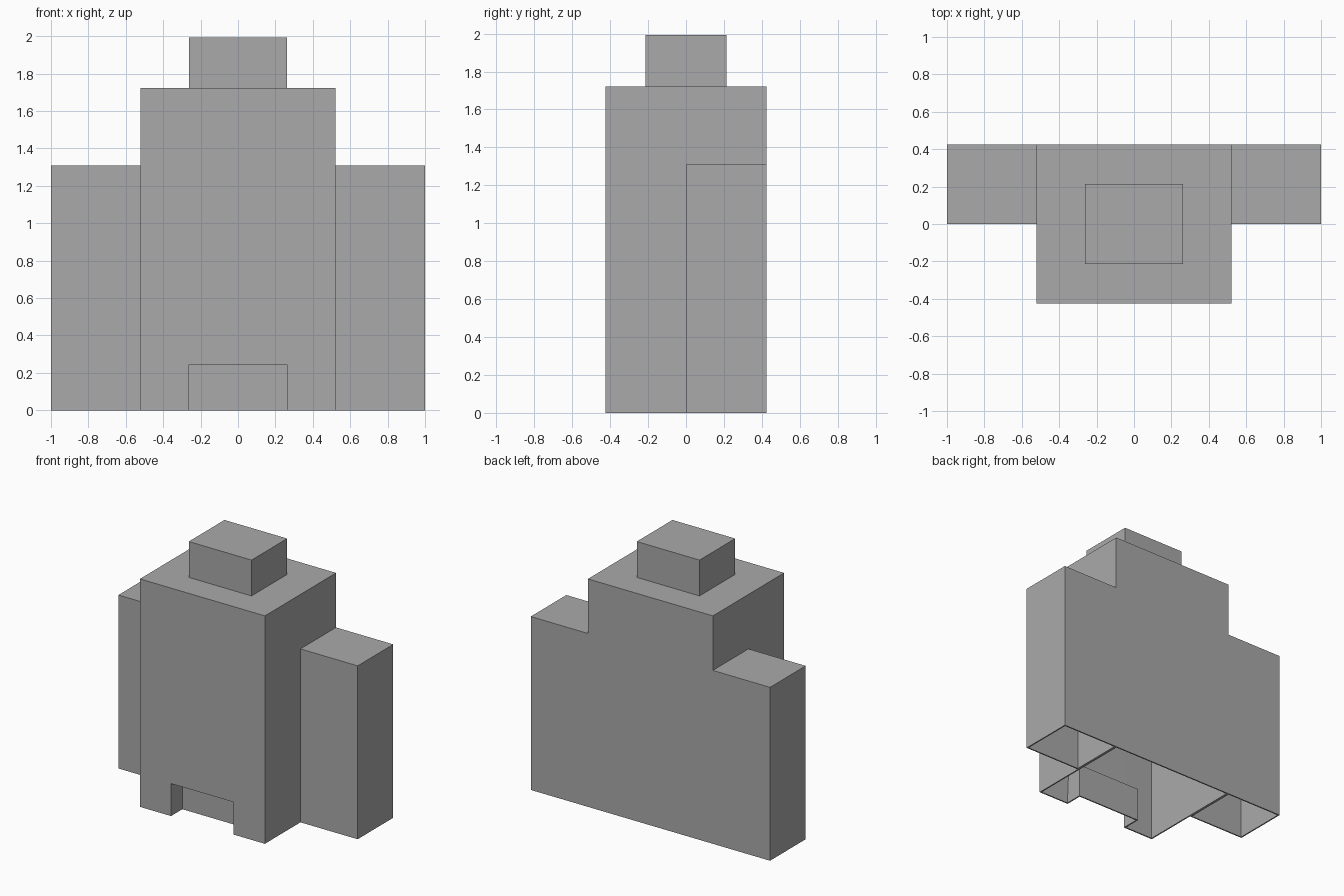
import bpy
import bmesh

cube = bpy.data.objects.get("Cube")
if cube:
    bpy.data.objects.remove(cube, do_unlink=True)

WALL = 0.01

# Single plain grey
grey = bpy.data.materials.new("stone_grey")
grey.use_nodes = True
colour = (0.4, 0.4, 0.4, 1)
grey.diffuse_color = colour
grey.node_tree.nodes["Principled BSDF"].inputs["Base Color"].default_value = colour


def shell(name, footprint, z0, z1, recess=None):
    """Extrude a footprint into a thin-walled volume, open underneath."""
    bm = bmesh.new()
    base = bm.faces.new([bm.verts.new((x, y, z0)) for x, y in footprint])
    top = bmesh.ops.extrude_face_region(bm, geom=[base])["geom"]
    bmesh.ops.translate(bm, vec=(0, 0, z1 - z0),
                        verts=[v for v in top if isinstance(v, bmesh.types.BMVert)])
    bmesh.ops.recalc_face_normals(bm, faces=bm.faces)
    if recess:
        recess(bm)
    bottom = [f for f in bm.faces if all(abs(v.co.z - z0) < 1e-5 for v in f.verts)]
    bmesh.ops.delete(bm, geom=bottom, context='FACES')
    mesh = bpy.data.meshes.new(name)
    bm.to_mesh(mesh)
    bm.free()
    mesh.materials.append(grey)
    obj = bpy.data.objects.new(name, mesh)
    bpy.context.collection.objects.link(obj)
    solid = obj.modifiers.new("wall_thickness", 'SOLIDIFY')
    solid.thickness = WALL
    solid.offset = -1
    solid.use_even_offset = True
    return obj


def rect(x0, x1, y0, y1):
    return [(x0, y0), (x1, y0), (x1, y1), (x0, y1)]


TOWER_X, DEPTH = 0.522, 0.425
DOOR_X, DOOR_TOP, DOOR_DEPTH = 0.262, 0.245, 0.135


def doorway(bm):
    """Cut the front wall around the door and push the panel inward."""
    for co, no in (((-DOOR_X, 0, 0), (1, 0, 0)), ((DOOR_X, 0, 0), (1, 0, 0)),
                   ((0, 0, DOOR_TOP), (0, 0, 1))):
        front = [f for f in bm.faces if f.normal.y < -0.9]
        geom = front + list({e for f in front for e in f.edges})
        bmesh.ops.bisect_plane(bm, geom=geom, plane_co=co, plane_no=no)
        bm.normal_update()
    panel = [f for f in bm.faces if f.normal.y < -0.9
             and abs(f.calc_center_median().x) < DOOR_X
             and f.calc_center_median().z < DOOR_TOP]
    pushed = bmesh.ops.extrude_face_region(bm, geom=panel)["geom"]
    bmesh.ops.translate(bm, vec=(0, DOOR_DEPTH, 0),
                        verts=[v for v in pushed if isinstance(v, bmesh.types.BMVert)])
    bmesh.ops.delete(bm, geom=[f for f in panel if f.is_valid], context='FACES')
    bm.normal_update()


# Central tower with the recessed doorway
shell("tower", rect(-TOWER_X, TOWER_X, -DEPTH, DEPTH), 0, 1.722, doorway)

# Side wings, flush with the back
for side, name in ((-1, "right_wing"), (1, "left_wing")):
    x0, x1 = sorted((side * TOWER_X, side))
    shell(name, rect(x0, x1, 0, DEPTH), 0, 1.31)

# Block on the roof
shell("roof_block", rect(-0.262, 0.262, -0.213, 0.213), 1.722, 1.993)
